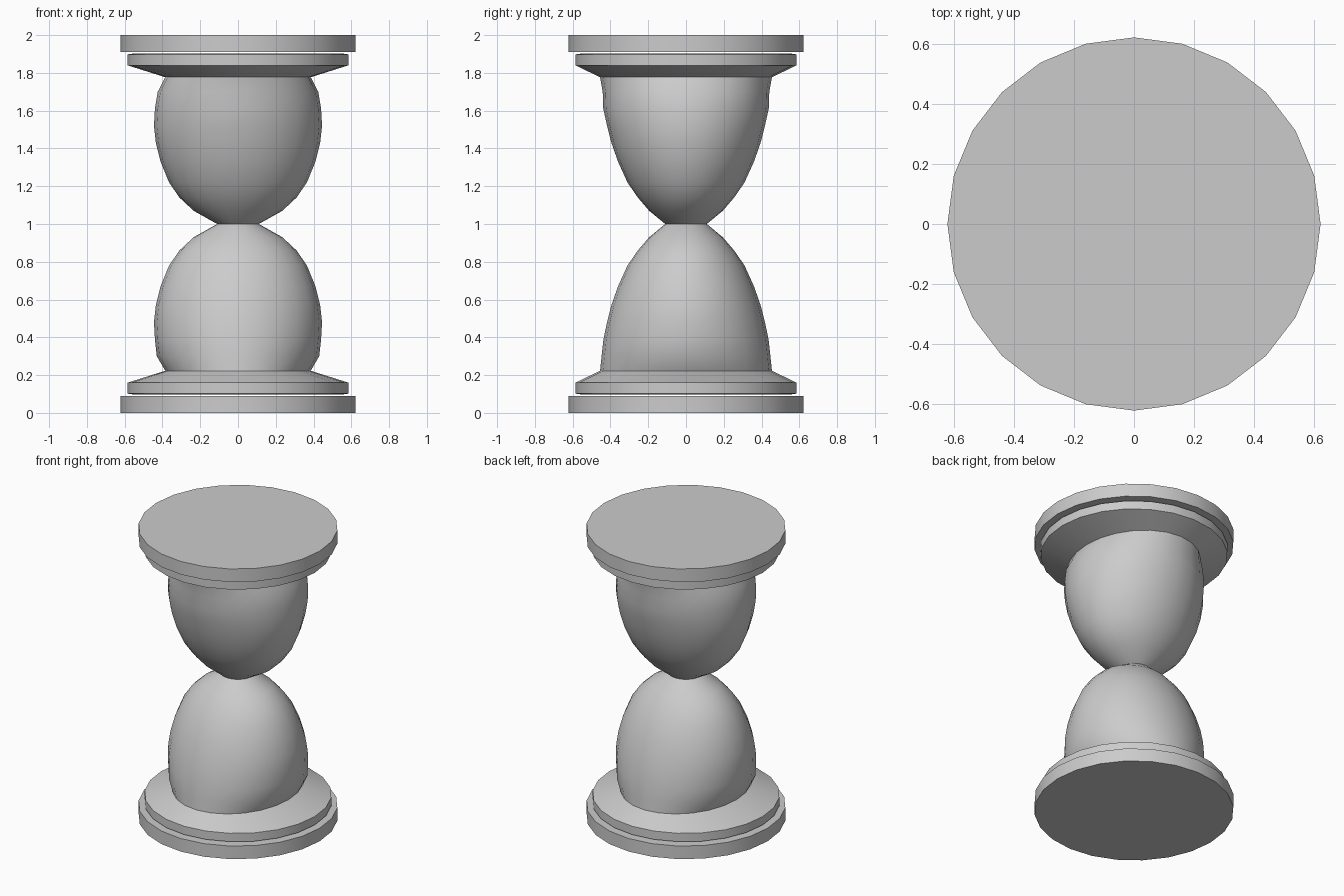
import bpy, bmesh, math

cube = bpy.data.objects.get("Cube")
if cube:
    bpy.data.objects.remove(cube, do_unlink=True)

SIDES = 24
grey = bpy.data.materials.new("plain_grey")
grey.use_nodes = True
colour = (0.6, 0.6, 0.6, 1)
grey.diffuse_color = colour
grey.node_tree.nodes["Principled BSDF"].inputs["Base Color"].default_value = colour


def loft(name, rings, flip=False, cap_start=False, cap_end=False):
    """Join elliptical rings (radius x, radius y, z); flip mirrors the part about z = 1."""
    bm = bmesh.new()
    loops = []
    for rx, ry, z in rings:
        turn = [2 * math.pi * i / SIDES for i in range(SIDES)]
        height = 2 - z if flip else z
        loops.append([bm.verts.new((rx * math.cos(a), ry * math.sin(a), height)) for a in turn])
    for low, high in zip(loops, loops[1:]):
        for i in range(SIDES):
            j = (i + 1) % SIDES
            quad = (low[i], low[j], high[j], high[i])
            bm.faces.new(quad[::-1] if flip else quad)
    if cap_start:
        bm.faces.new(loops[0] if flip else loops[0][::-1])
    if cap_end:
        bm.faces.new(loops[-1][::-1] if flip else loops[-1])
    mesh = bpy.data.meshes.new(name)
    bm.to_mesh(mesh)
    bm.free()
    mesh.materials.append(grey)
    for face in mesh.polygons:
        face.use_smooth = True
    mesh.set_sharp_from_angle(angle=math.radians(30))
    obj = bpy.data.objects.new(name, mesh)
    bpy.context.collection.objects.link(obj)


# Round end plate, standing just clear of the collar
plate = [(0.623, 0.623, 0), (0.623, 0.623, 0.09)]

# Collar sloping in to the oval foot of the bulb
collar = [(0.55, 0.55, 0.097), (0.585, 0.585, 0.102), (0.585, 0.585, 0.16),
          (0.385, 0.455, 0.223)]

# Bulb, oval at the foot and round at the waist; the feet differ slightly
lower_foot = [(0.385, 0.455, 0.223), (0.43, 0.447, 0.3), (0.44, 0.437, 0.39)]
upper_foot = [(0.385, 0.455, 0.223), (0.425, 0.441, 0.3), (0.44, 0.438, 0.39)]
shoulder = [(0.445, 0.418, 0.48), (0.435, 0.395, 0.57), (0.41, 0.36, 0.67),
            (0.365, 0.31, 0.78), (0.31, 0.255, 0.86), (0.235, 0.195, 0.93),
            (0.11, 0.11, 1)]

for side, foot, flip in (("lower", lower_foot, False), ("upper", upper_foot, True)):
    loft(side + "_plate", plate, flip, cap_start=True, cap_end=True)
    loft(side + "_collar", collar, flip, cap_start=True)
    loft(side + "_bulb", foot + shoulder, flip)
